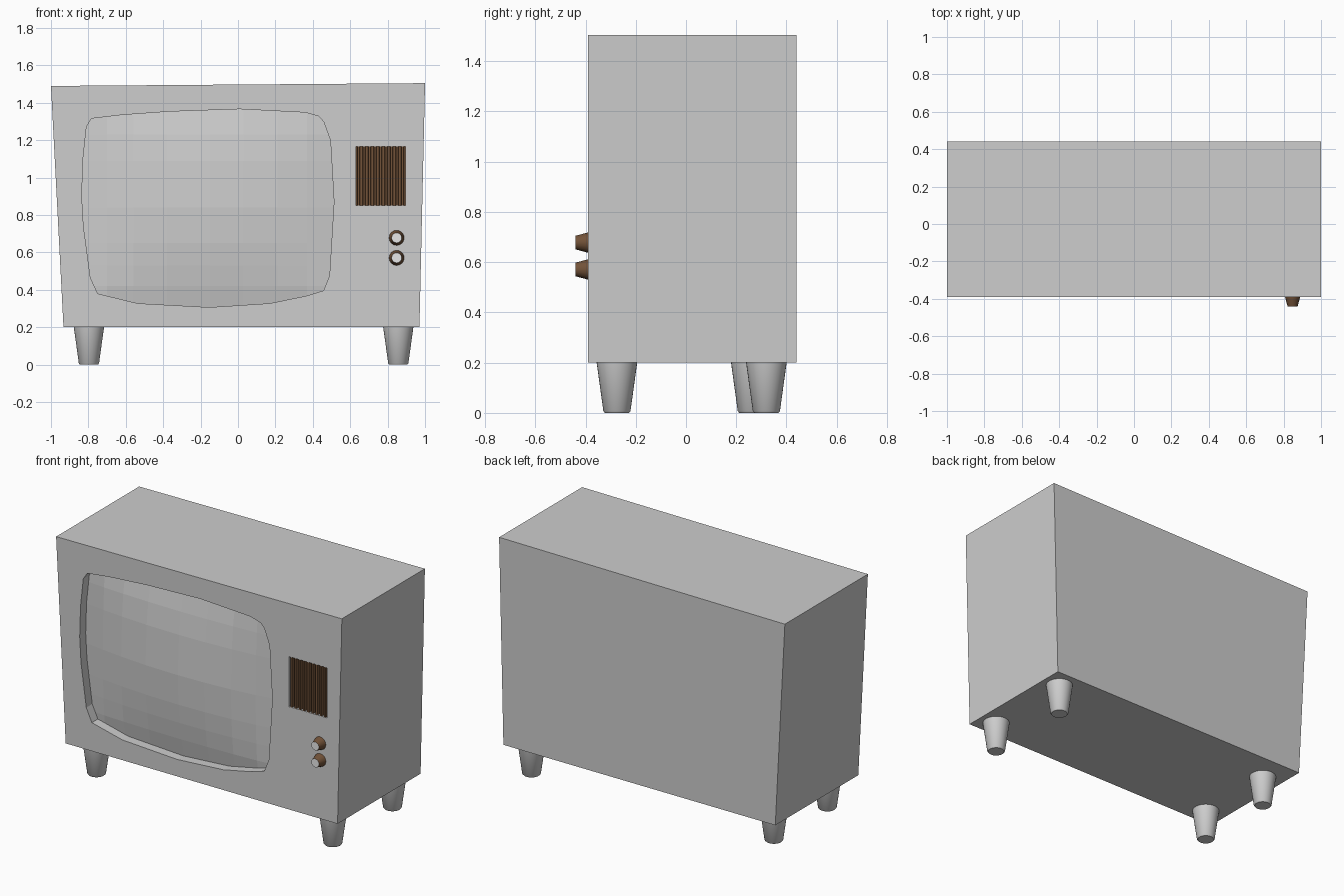
import bpy, bmesh, math
from mathutils import Matrix

if "Cube" in bpy.data.objects:
    bpy.data.objects.remove(bpy.data.objects["Cube"])


def material(name, rgb):
    m = bpy.data.materials.new(name)
    m.diffuse_color = (*rgb, 1)
    m.use_nodes = True
    m.node_tree.nodes["Principled BSDF"].inputs["Base Color"].default_value = m.diffuse_color
    return m


grey = material("cabinet grey", (0.61, 0.61, 0.61))
pale = material("knob cap grey", (0.8, 0.8, 0.8))
brown = material("brown", (0.17, 0.085, 0.04))


def finish(bm, name, mats, smooth=False):
    bmesh.ops.recalc_face_normals(bm, faces=bm.faces)
    me = bpy.data.meshes.new(name)
    bm.to_mesh(me)
    bm.free()
    ob = bpy.data.objects.new(name, me)
    bpy.context.collection.objects.link(ob)
    for m in mats:
        me.materials.append(m)
    if smooth:
        bpy.ops.object.select_all(action='DESELECT')
        ob.select_set(True)
        bpy.context.view_layer.objects.active = ob
        bpy.ops.object.shade_smooth_by_angle(angle=math.radians(35))
    return ob


def prism(name, pts, y0, y1, mats):
    """Extrude an (x, z) outline along y."""
    bm = bmesh.new()
    f = bm.faces.new([bm.verts.new((x, y0, z)) for x, z in pts])
    ext = bmesh.ops.extrude_face_region(bm, geom=[f], use_keep_orig=True)
    vs = [g for g in ext["geom"] if isinstance(g, bmesh.types.BMVert)]
    bmesh.ops.translate(bm, verts=vs, vec=(0, y1 - y0, 0))
    return finish(bm, name, mats)


def cut(ob, cutter):
    mod = ob.modifiers.new("cut", 'BOOLEAN')
    mod.operation = 'DIFFERENCE'
    mod.solver = 'EXACT'
    mod.object = cutter
    bpy.context.view_layer.objects.active = ob
    bpy.ops.object.modifier_apply(modifier=mod.name)
    bpy.data.objects.remove(cutter, do_unlink=True)


FRONT, BACK = -0.39, 0.44

# Cabinet, slightly skewed
cabinet = prism("cabinet", [(-0.933, 0.2), (0.97, 0.2), (1.0, 1.505), (-1.0, 1.49)],
                FRONT, BACK, [grey])

# Screen opening
outline = [(-0.783, 1.316), (-0.81, 1.273), (-0.829, 1.096), (-0.835, 0.9), (-0.826, 0.74),
           (-0.789, 0.465), (-0.75, 0.38), (-0.537, 0.328), (-0.152, 0.307), (0.17, 0.328),
           (0.366, 0.368), (0.457, 0.396), (0.489, 0.476), (0.513, 0.87), (0.494, 1.2),
           (0.457, 1.3), (0.43, 1.328), (0.36, 1.348), (0.008, 1.366), (-0.366, 1.353),
           (-0.62, 1.335)]
cut(cabinet, prism("screen cutter", outline, -0.6, FRONT + 0.065, [grey]))

# Speaker opening
GX0, GX1, GZ0, GZ1 = 0.63, 0.895, 0.85, 1.167
cut(cabinet, prism("grille cutter", [(GX0, GZ0), (GX1, GZ0), (GX1, GZ1), (GX0, GZ1)],
                   -0.6, FRONT + 0.04, [grey]))

# Bulging faceted screen
bm = bmesh.new()
bm.faces.new([bm.verts.new((x, FRONT + 0.06, z)) for x, z in outline])
planes = [((x, 0, 0), (1, 0, 0)) for x in (-0.7, -0.56, -0.38, -0.15, 0.03, 0.21, 0.37)]
planes += [((0, 0, z), (0, 0, 1)) for z in (0.42, 0.53, 0.65, 0.84, 1.09, 1.23)]
for co, no in planes:
    bmesh.ops.bisect_plane(bm, geom=bm.verts[:] + bm.edges[:] + bm.faces[:],
                           plane_co=co, plane_no=no)
for v in bm.verts:
    if not v.is_boundary:
        dx, dz = (v.co.x + 0.16) / 0.68, (v.co.z - 0.84) / 0.535
        v.co.y -= 0.058 * max(0, (1 - dx * dx) * (1 - dz * dz))
screen = finish(bm, "screen", [grey])
if sum(p.normal.y for p in screen.data.polygons) > 0:
    screen.data.flip_normals()

# Speaker grille: comb profile of vertical slats, extruded upward
N = 9
pitch = (GX1 - GX0) / N
profile = [(GX0, FRONT + 0.04)]
for i in range(N):
    x = GX0 + i * pitch
    profile += [(x + a * pitch, FRONT + d) for a, d in
                ((0.0, 0.022), (0.22, 0.022), (0.3, 0.001), (0.7, 0.001), (0.78, 0.022))]
profile += [(GX1, FRONT + 0.022), (GX1, FRONT + 0.04)]
bm = bmesh.new()
f = bm.faces.new([bm.verts.new((x, y, GZ0)) for x, y in profile])
ext = bmesh.ops.extrude_face_region(bm, geom=[f], use_keep_orig=True)
bmesh.ops.translate(bm, vec=(0, 0, GZ1 - GZ0),
                    verts=[g for g in ext["geom"] if isinstance(g, bmesh.types.BMVert)])
finish(bm, "speaker_grille", [brown])

# Knobs: brown tapered sides, pale caps
for name, z in (("upper_knob", 0.678), ("lower_knob", 0.571)):
    bm = bmesh.new()
    bmesh.ops.create_cone(bm, cap_ends=True, segments=16, radius1=0.041, radius2=0.027,
                          depth=0.052, matrix=Matrix.Translation((0.848, FRONT - 0.024, z))
                          @ Matrix.Rotation(math.pi / 2, 4, 'X'))
    bm.normal_update()
    for f in bm.faces:
        f.material_index = 1 if f.normal.y < -0.9 else 0
    finish(bm, name, [brown, pale], smooth=True)

# Legs: tapered, with softened foot edge
for name, x, y in (("front_left_leg", -0.797, -0.275), ("front_right_leg", 0.857, -0.275),
                   ("back_left_leg", -0.797, 0.26), ("back_right_leg", 0.857, 0.32)):
    bm = bmesh.new()
    rings = []
    for r, z in ((0.048, 0), (0.054, 0.007), (0.081, 0.202)):
        rings.append([bm.verts.new((x + r * math.cos(a), y + r * math.sin(a), z))
                      for a in (i * math.tau / 32 for i in range(32))])
    for lo, hi in zip(rings, rings[1:]):
        for i in range(32):
            j = (i + 1) % 32
            bm.faces.new((lo[i], lo[j], hi[j], hi[i]))
    bm.faces.new(rings[0])
    bm.faces.new(rings[-1])
    finish(bm, name, [grey], smooth=True)
